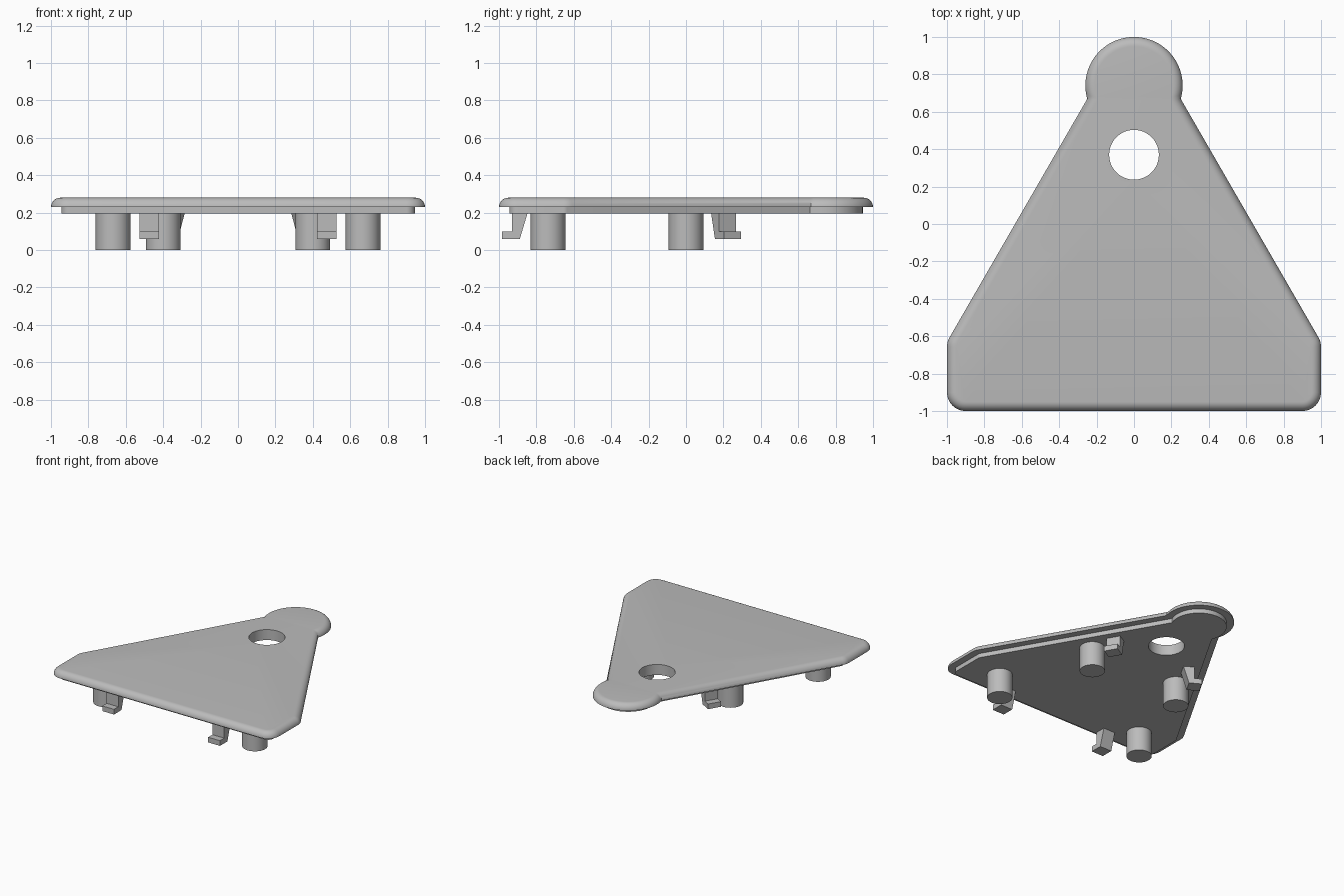
import bpy, bmesh
from math import sin, cos, acos, pi, radians
from mathutils import Matrix, Vector

cube = bpy.data.objects.get("Cube")
if cube:
    bpy.data.objects.remove(cube, do_unlink=True)

grey = bpy.data.materials.new("plain_grey")
grey.use_nodes = True
GREY = (0.5, 0.5, 0.5, 1)
grey.diffuse_color = GREY
grey.node_tree.nodes["Principled BSDF"].inputs["Base Color"].default_value = GREY

TOP, SEAM, UNDER = 0.28, 0.23, 0.195   # plate heights
SLANT = radians(30)                    # direction the slanted sides face
SLANT_DIST = 0.551                     # slanted side's distance from origin
EDGE = 0.05                            # rounding of the top edge


def finish(bm, name, smooth=True):
    bmesh.ops.recalc_face_normals(bm, faces=bm.faces)
    mesh = bpy.data.meshes.new(name)
    bm.to_mesh(mesh)
    bm.free()
    mesh.materials.append(grey)
    obj = bpy.data.objects.new(name, mesh)
    bpy.context.collection.objects.link(obj)
    if smooth:
        bpy.ops.object.select_all(action='DESELECT')
        obj.select_set(True)
        bpy.context.view_layer.objects.active = obj
        bpy.ops.object.shade_smooth_by_angle(angle=radians(35))
    return obj


def arc(cx, cy, r, a0, a1, n):
    return [(cx + r * cos(a0 + (a1 - a0) * i / n),
             cy + r * sin(a0 + (a1 - a0) * i / n)) for i in range(n + 1)]


def outline(d):
    """Triangular outline with a round tab at the back, shrunk by d."""
    r = 0.26 - d
    meet = SLANT - acos((SLANT_DIST - 0.37 - d) / r)
    side_y = (SLANT_DIST - 0.9 * cos(SLANT) - 0.1) / sin(SLANT)
    right = arc(0.9, -0.9, 0.1 - d, -pi / 2, 0, 8)
    right += arc(0.9, side_y, 0.1 - d, 0, SLANT, 4)
    right += arc(0, 0.74, r, meet, pi / 2, 24)
    return right + [(-x, y) for x, y in reversed(right[:-1])]


def ring(bm, points, z):
    verts = [bm.verts.new((x, y, z)) for x, y in points]
    edges = [bm.edges.new((verts[i - 1], verts[i])) for i in range(len(verts))]
    return verts, edges


def bridge(bm, a, b):
    for i in range(len(a)):
        bm.faces.new((a[i - 1], a[i], b[i], b[i - 1]))


# Cover plate: stacked outlines with a stepped lip, rounded top and a through hole
bm = bmesh.new()
layers = [(0.055, UNDER), (0.055, SEAM)]
for i in range(9):
    a = pi / 2 * i / 8
    layers.append((EDGE * (1 - cos(a)), SEAM + (TOP - SEAM) * sin(a)))
rings = [ring(bm, outline(d), z) for d, z in layers]
for low, high in zip(rings, rings[1:]):
    bridge(bm, low[0], high[0])
hole_points = arc(0, 0.37, 0.133, 0, 2 * pi, 48)[:-1]
hole_low, hole_high = ring(bm, hole_points, UNDER), ring(bm, hole_points, TOP)
bridge(bm, hole_low[0], hole_high[0])
for outer, hole, normal in ((rings[0], hole_low, (0, 0, -1)), (rings[-1], hole_high, (0, 0, 1))):
    bmesh.ops.triangle_fill(bm, use_beauty=True, edges=outer[1] + hole[1], normal=normal)
finish(bm, "cover_plate")


# Round pegs under the plate
def peg(name, x, y):
    bm = bmesh.new()
    height = UNDER + 0.005
    bmesh.ops.create_cone(bm, cap_ends=True, segments=40, radius1=0.093, radius2=0.093,
                          depth=height, matrix=Matrix.Translation((x, y, height / 2)))
    finish(bm, name)


# Snap clips: hooked profile extruded sideways, hook tip pointing outward
def clip(name, angle, tip, along):
    profile = [(0, 0.058), (0, 0.1), (-0.055, 0.1), (-0.055, UNDER + 0.005),
               (-0.137, UNDER + 0.005), (-0.137, UNDER), (-0.096, 0.058)]
    out = Vector((cos(angle), sin(angle), 0))
    side = Vector((-sin(angle), cos(angle), 0))
    bm = bmesh.new()
    ends = []
    for u in (along - 0.0525, along + 0.0525):
        ends.append([bm.verts.new(out * (tip + s) + side * u + Vector((0, 0, z)))
                     for s, z in profile])
        bm.faces.new(ends[-1])
    bridge(bm, *ends)
    finish(bm, name, smooth=False)


for label, s in (("left", 1), ("right", -1)):
    peg("front_peg_" + label, s * 0.668, -0.738)
    peg("back_peg_" + label, s * 0.4, 0)
    clip("front_clip_" + label, -pi / 2, 0.985, s * 0.475)
    clip("side_clip_" + label, SLANT if s > 0 else pi - SLANT, 0.497, 0)
